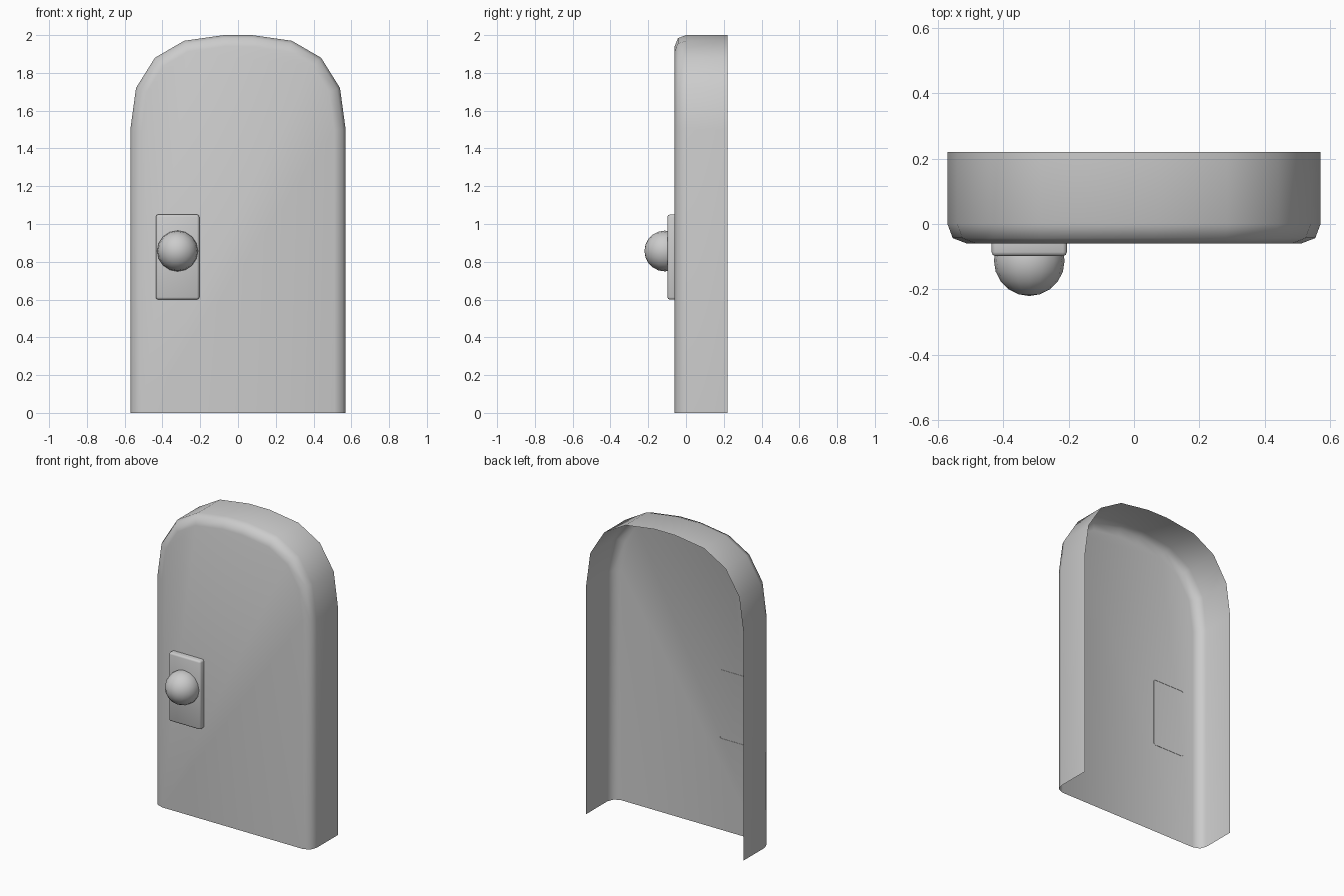
import bpy, bmesh, math
from mathutils import Vector, Matrix

if "Cube" in bpy.data.objects:
    bpy.data.objects.remove(bpy.data.objects["Cube"])


def finish(bm, name, angle=40):
    bmesh.ops.recalc_face_normals(bm, faces=bm.faces)
    me = bpy.data.meshes.new(name)
    bm.to_mesh(me)
    bm.free()
    ob = bpy.data.objects.new(name, me)
    bpy.context.collection.objects.link(ob)
    bpy.ops.object.select_all(action='DESELECT')
    ob.select_set(True)
    bpy.context.view_layer.objects.active = ob
    bpy.ops.object.shade_smooth_by_angle(angle=math.radians(angle))
    return ob


# Door shell: arched outline, open at the back and the bottom
half = [(0.57, 0), (0.57, 1.5), (0.54, 1.72), (0.44, 1.88), (0.285, 1.97), (0.075, 2.0)]
outline = [Vector(p) for p in half] + [Vector((-x, z)) for x, z in reversed(half)]


def inset(d):
    pts = []
    for i, p in enumerate(outline):
        normals = []
        for a, b in ((i - 1, i), (i, i + 1)):
            if a >= 0 and b < len(outline):
                e = outline[b] - outline[a]
                normals.append(Vector((-e.y, e.x)).normalized())
        m = sum(normals, Vector((0, 0))).normalized()
        pts.append(p + m * d / m.dot(normals[0]))
    return pts


bm = bmesh.new()
rows = [[bm.verts.new((p.x, y, p.y)) for p in inset(d)]
        for d, y in ((0, 0.22), (0, 0), (0.016, -0.043), (0.06, -0.06))]
for r0, r1 in zip(rows, rows[1:]):
    for i in range(len(r0) - 1):
        bm.faces.new((r0[i], r0[i + 1], r1[i + 1], r1[i]))
bm.faces.new(rows[-1])
finish(bm, "door_panel", 50)

# Lock plate: bevelled box with no back face
bm = bmesh.new()
bmesh.ops.create_cube(bm, size=1, matrix=Matrix.Translation((-0.32, -0.078, 0.825))
                      @ Matrix.Diagonal((0.23, 0.04, 0.45, 1)))
back = [f for f in bm.faces if f.calc_center_median().y > -0.065]
bmesh.ops.delete(bm, geom=back, context='FACES')
bmesh.ops.bevel(bm, geom=[e for e in bm.edges if len(e.link_faces) == 2],
                offset=0.012, segments=2, profile=0.5, affect='EDGES')
finish(bm, "lock_plate", 50)

# Round knob, cut away where it is buried in the door
bm = bmesh.new()
bmesh.ops.create_uvsphere(bm, u_segments=16, v_segments=10, radius=0.108,
                          matrix=Matrix.Translation((-0.32, -0.112, 0.857))
                          @ Matrix.Rotation(math.pi / 2, 4, 'X'))
bmesh.ops.bisect_plane(bm, geom=bm.verts[:] + bm.edges[:] + bm.faces[:],
                       plane_co=(0, -0.065, 0), plane_no=(0, 1, 0), clear_outer=True)
finish(bm, "door_knob", 60)
